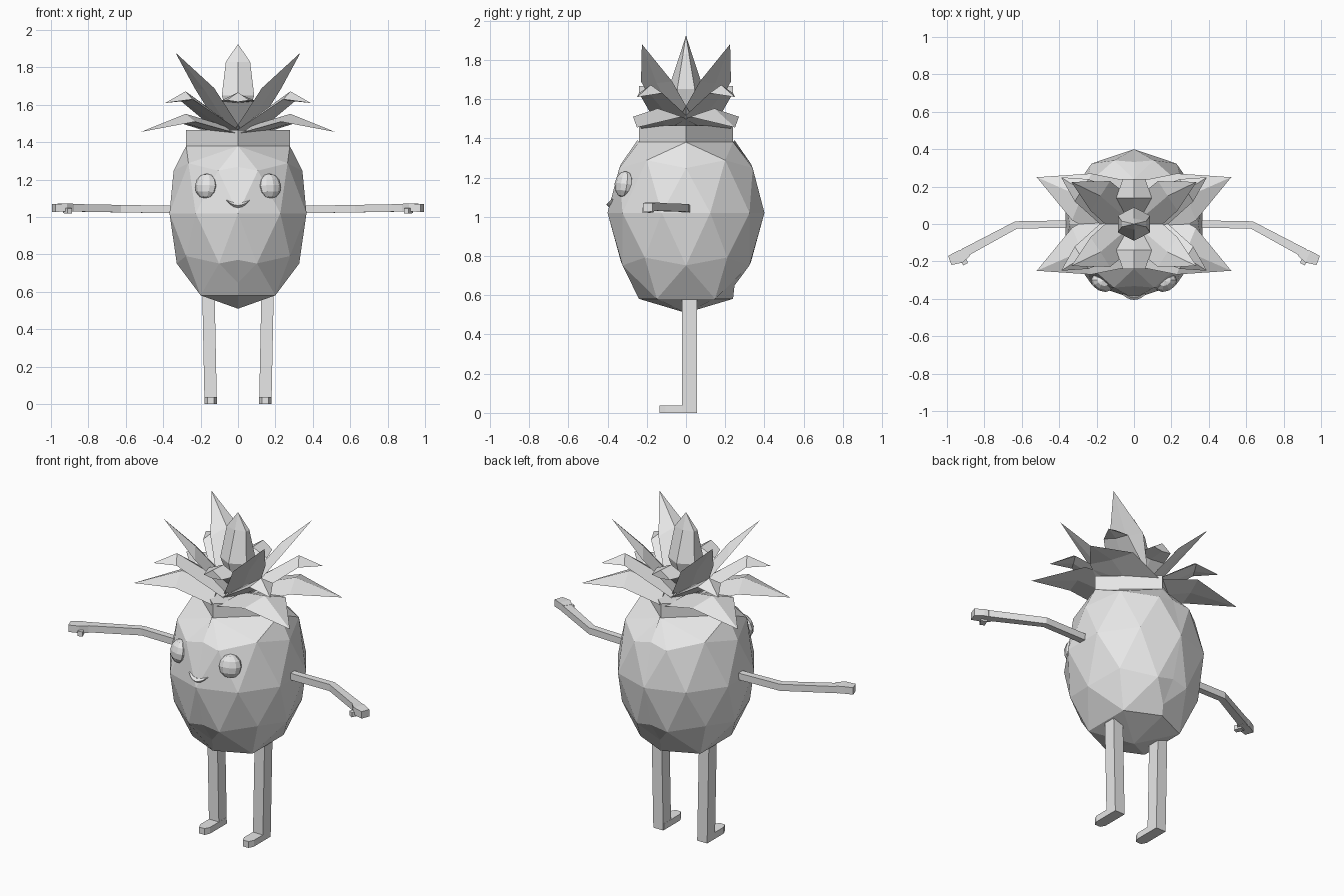
import bpy, bmesh, math
from mathutils import Vector, Matrix

if "Cube" in bpy.data.objects:
    bpy.data.objects.remove(bpy.data.objects["Cube"])

grey = bpy.data.materials.new("light_grey")
grey.use_nodes = True
grey.diffuse_color = (0.8, 0.8, 0.8, 1)
grey.node_tree.nodes["Principled BSDF"].inputs["Base Color"].default_value = (0.8, 0.8, 0.8, 1)


def finish(name, bm):
    """Clean the mesh and link it as a flat shaded object."""
    bmesh.ops.remove_doubles(bm, verts=bm.verts, dist=0.0005)
    bmesh.ops.recalc_face_normals(bm, faces=bm.faces)
    mesh = bpy.data.meshes.new(name)
    bm.to_mesh(mesh)
    bm.free()
    mesh.materials.append(grey)
    obj = bpy.data.objects.new(name, mesh)
    bpy.context.collection.objects.link(obj)
    return obj


def loft(name, sections):
    """Skin a row of equal-sized cross-sections and cap both ends."""
    bm = bmesh.new()
    rings = [[bm.verts.new(p) for p in s] for s in sections]
    n = len(rings[0])
    for a, b in zip(rings, rings[1:]):
        for i in range(n):
            j = (i + 1) % n
            bm.faces.new((a[i], a[j], b[j], b[i]))
    bm.faces.new(rings[0])
    bm.faces.new(rings[-1])
    return finish(name, bm)


def mirror(points, sx, sy=1):
    return [Vector((p[0] * sx, p[1] * sy, p[2])) for p in points]


def limb(name, path, half_w, half_h):
    """Box-section limb along a path, with one half width per point."""
    sections = []
    for i, p in enumerate(path):
        d = path[min(i + 1, len(path) - 1)] - path[max(i - 1, 0)]
        side = Vector((-d.y, d.x, 0)).normalized() * half_w[i]
        up = Vector((0, 0, half_h))
        sections.append([p - side - up, p + side - up, p + side + up, p - side + up])
    return loft(name, sections)


def leaf(name, path, widths, fold=0.03):
    """Folded leaf: raised edges, a sunken midrib and a keel below."""
    d = path[-1] - path[0]
    side = Vector((-d.y, d.x, 0)).normalized()
    sections = []
    for p, w in zip(path, widths):
        f = fold if w else 0
        down = Vector((0, 0, f))
        sections.append([p - side * w - down, p + Vector((0, 0, f * 0.4)),
                         p + side * w - down, p - down * 1.3])
    return loft(name, sections)


# Body: half a faceted ball, shaped to a diamond at the top, then mirrored
bm = bmesh.new()
bmesh.ops.create_icosphere(bm, subdivisions=2, radius=1)
bmesh.ops.bisect_plane(bm, geom=bm.verts[:] + bm.edges[:] + bm.faces[:], dist=0.0001,
                       plane_co=(0, 0, 0), plane_no=(1, 0, 0), clear_inner=True)
for v in bm.verts:
    c = v.co
    if c.z > 0.99:
        c.z = 0.8
    elif c.z > 0.8:
        v.co = (0, math.copysign(0.6, c.y), 0.706) if c.x < 0.3 else (0.72, 0, 0.706)
    elif -0.95 < c.z < -0.8:
        c.z = -0.86
        if c.x < 0.1:
            c.y = math.copysign(0.6, c.y)
        else:
            c.x *= 1.22
            c.y *= 1.2
    v.co = (v.co.x * 0.385, v.co.y * 0.4, v.co.z * 0.51 + 1.02)
bmesh.ops.remove_doubles(bm, verts=bm.verts, dist=0.001)
bmesh.ops.mirror(bm, geom=bm.verts[:] + bm.edges[:] + bm.faces[:],
                 axis='X', merge_dist=0.001)
finish("body", bm)

# Collar: diamond band under the crown
diamond = [(0.277, 0), (0, 0.24), (-0.277, 0), (0, -0.24)]
loft("collar", [[(x, y, z) for x, y in diamond] for z in (1.375, 1.465)])

# Crown: three tiers of four diagonal leaves
tiers = {
    "lower": ([(0.08, 0.07, 1.48), (0.28, 0.145, 1.54), (0.52, 0.25, 1.455)], (0.17, 0.135, 0)),
    "middle": ([(0.05, 0.04, 1.49), (0.28, 0.18, 1.66), (0.39, 0.25, 1.61)], (0.12, 0.07, 0)),
    "upper": ([(0.04, 0.03, 1.5), (0.18, 0.15, 1.72), (0.335, 0.225, 1.88)], (0.1, 0.095, 0)),
}
for tier, (path, widths) in tiers.items():
    for sx, xname in ((1, "left"), (-1, "right")):
        for sy, yname in ((-1, "front"), (1, "back")):
            leaf(f"{tier}_leaf_{yname}_{xname}", mirror(path, sx, sy), widths)

# Crown: short blunt leaves to front and back
for sy, yname in ((-1, "front"), (1, "back")):
    leaf(f"blunt_leaf_{yname}",
         mirror([(0, 0.02, 1.5), (0, 0.14, 1.65), (0, 0.24, 1.655)], 1, sy), (0.08, 0.095, 0.06))

# Crown: upright centre spike
hexagon = [(math.sin(i * math.pi / 3), math.cos(i * math.pi / 3)) for i in range(6)]
loft("centre_spike", [[(x * rx, y * ry, z) for x, y in hexagon] for z, rx, ry in
                      ((1.46, 0.03, 0.03), (1.65, 0.1, 0.09), (1.83, 0.075, 0.03), (1.925, 0, 0))])

for sx, side in ((1, "left"), (-1, "right")):
    # Eyes
    bm = bmesh.new()
    turn = Matrix.Rotation(sx * 0.45, 4, 'Z') @ Matrix.Rotation(-0.15, 4, 'X')
    bmesh.ops.create_uvsphere(bm, u_segments=10, v_segments=6, radius=1,
                              matrix=Matrix.Translation((sx * 0.17, -0.315, 1.165)) @ turn
                              @ Matrix.Diagonal((0.064, 0.045, 0.068, 1)))
    finish(f"{side}_eye", bm)

    # Arms, hands and thumbs
    limb(f"{side}_arm", mirror([(0.32, 0, 1.04), (0.63, -0.005, 1.045),
                                (0.91, -0.155, 1.05)], sx), (0.02, 0.02, 0.024), 0.02)
    limb(f"{side}_hand", mirror([(0.89, -0.15, 1.05), (0.93, -0.175, 1.052),
                                 (0.985, -0.195, 1.048)], sx), (0.024, 0.034, 0.026), 0.021)
    limb(f"{side}_thumb", mirror([(0.92, -0.175, 1.035), (0.9, -0.215, 1.033)], sx),
         (0.018, 0.014), 0.014)

    # Legs
    loft(f"{side}_leg", [[(sx * (x + dx), y, z) for dx, y in
                          ((-0.033, -0.02), (0.033, -0.02), (0.033, 0.055), (-0.033, 0.055))]
                         for x, z in ((0.146, 0), (0.158, 0.6))])
    # Feet with clipped toes
    toe = [(-0.033, 0.05), (0.033, 0.05), (0.033, -0.105),
           (0.018, -0.135), (-0.018, -0.135), (-0.033, -0.105)]
    loft(f"{side}_foot", [[(sx * (0.146 + x), y, z) for x, y in toe] for z in (0, 0.038)])

# Smile: tapered crescent
smile = []
for i in range(7):
    t = i / 3 - 1
    x, z = 0.062 * t, 1.062 + 0.028 * t * t
    h = 0.004 + 0.009 * (1 - t * t)
    y = -0.392 + 0.028 * t * t
    smile.append([(x, y - 0.014, z), (x, y, z + h), (x, y + 0.03, z), (x, y, z - h)])
loft("smile", smile)
